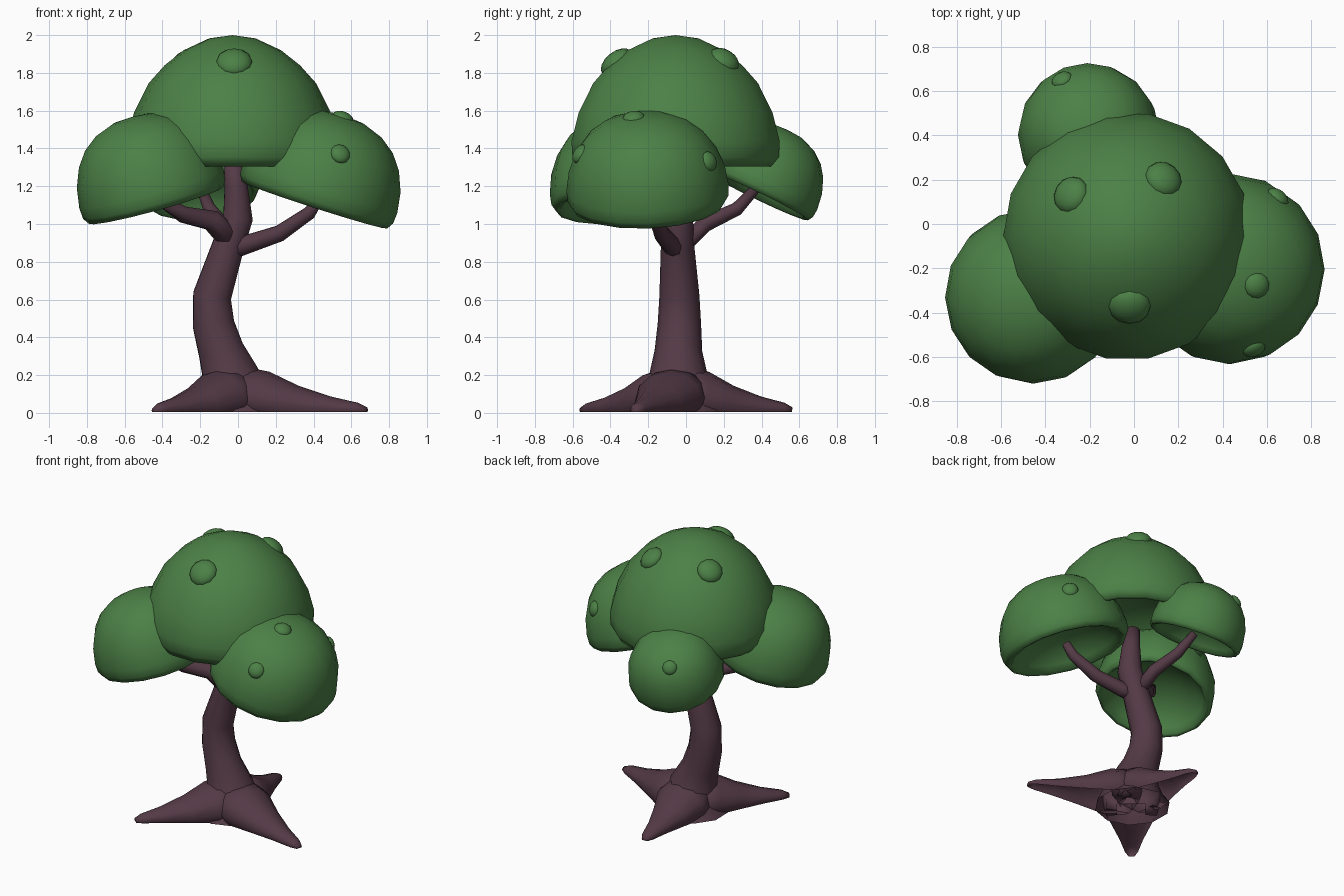
import bpy, bmesh, math
from mathutils import Vector, Matrix
from mathutils.bvhtree import BVHTree

if "Cube" in bpy.data.objects:
    bpy.data.objects.remove(bpy.data.objects["Cube"])


def material(name, rgb):
    m = bpy.data.materials.new(name)
    m.diffuse_color = (*rgb, 1)
    m.use_nodes = True
    m.node_tree.nodes["Principled BSDF"].inputs["Base Color"].default_value = m.diffuse_color
    return m


LEAF = material("leaf green", (0.072, 0.218, 0.062))
BARK = material("plum bark", (0.088, 0.042, 0.060))


def finish(name, bm, mat):
    bmesh.ops.recalc_face_normals(bm, faces=bm.faces)
    me = bpy.data.meshes.new(name)
    bm.to_mesh(me)
    bm.free()
    me.materials.append(mat)
    for p in me.polygons:
        p.use_smooth = True
    ob = bpy.data.objects.new(name, me)
    bpy.context.collection.objects.link(ob)
    return ob


def loft(bm, rings, closed=True):
    """Skin a list of vertex rings and cap both ends."""
    n = len(rings[0])
    for a, b in zip(rings, rings[1:]):
        for i in range(n):
            bm.faces.new((a[i], a[(i + 1) % n], b[(i + 1) % n], b[i]))
    if closed:
        bm.faces.new(rings[0][::-1])
        bm.faces.new(rings[-1])


def tube(name, path, sides=8, root=False):
    """Tapered limb through (x, y, z, radius) points, cut open at the ground."""
    bm = bmesh.new()
    pts = [Vector(p[:3]) for p in path]
    rings = []
    for i, p in enumerate(pts):
        d = (pts[min(i + 1, len(pts) - 1)] - pts[max(i - 1, 0)]).normalized()
        ref = Vector((0, 0, 1)) if root else Vector((0.3, 1, 0))
        u = d.cross(ref).normalized()
        v = u.cross(d)
        wide = 1.25 if root else 1.0
        ring = []
        for k in range(sides):
            a = 2 * math.pi * k / sides
            co = p + (u * math.cos(a) * wide + v * math.sin(a)) * path[i][3]
            co.z = max(co.z, 0.005)
            ring.append(bm.verts.new(co))
        rings.append(ring)
    loft(bm, rings)
    under = [f for f in bm.faces if all(v.co.z < 0.006 for v in f.verts)]
    bmesh.ops.delete(bm, geom=under, context='FACES')
    return finish(name, bm, BARK)


# Trunk with its S-bend, flared at the ground
tube("trunk", [(-0.02, -0.04, 0.0, 0.25), (-0.02, -0.04, 0.09, 0.20),
               (-0.04, -0.04, 0.2, 0.155),
               (-0.09, -0.04, 0.33, 0.126), (-0.13, -0.035, 0.47, 0.115),
               (-0.137, -0.035, 0.62, 0.106), (-0.05, -0.045, 0.89, 0.088),
               (0.0, -0.045, 1.03, 0.082), (-0.01, -0.045, 1.2, 0.064),
               (-0.03, -0.045, 1.35, 0.045)], 10)

# Three spreading roots, flattened on the ground
for name, tx, ty in (("right_root", 0.68, -0.27), ("left_root", -0.44, -0.55),
                     ("back_root", -0.06, 0.56)):
    sx, sy = -0.01, -0.04
    steps = ((0.0, 0.10, 0.15), (0.22, 0.07, 0.15), (0.46, 0.04, 0.105),
             (0.72, 0.025, 0.062), (0.93, 0.018, 0.036), (1.0, 0.012, 0.018))
    tube(name, [(sx + (tx - sx) * t, sy + (ty - sy) * t, z, r)
                for t, z, r in steps], 12, True)

# Branches holding the three lower leaf caps
tube("right_branch", [(-0.04, -0.05, 0.86, 0.05), (0.04, -0.08, 0.89, 0.05),
                      (0.22, -0.13, 0.95, 0.044), (0.38, -0.17, 1.06, 0.036),
                      (0.43, -0.185, 1.14, 0.028)])
tube("left_branch", [(-0.02, -0.05, 0.90, 0.07), (-0.14, -0.12, 1.02, 0.058),
                     (-0.29, -0.21, 1.05, 0.045), (-0.37, -0.27, 1.10, 0.036),
                     (-0.41, -0.30, 1.17, 0.026)])
tube("back_branch", [(-0.05, -0.02, 0.88, 0.045), (-0.09, 0.10, 1.00, 0.043),
                     (-0.15, 0.27, 1.08, 0.036), (-0.20, 0.38, 1.20, 0.026)])

# Cap profiles (radius, height): domed outside, rounded rim, hollow underneath
RIM = [(0.99, 0.07), (0.94, 0.0), (0.88, 0.01),
       (0.82, 0.09), (0.68, 0.22), (0.4, 0.34), (0.15, 0.38)]
DOME = [(0.22, 0.975), (0.46, 0.885), (0.64, 0.77), (0.79, 0.635),
        (0.93, 0.41), (1.0, 0.19)] + RIM
BOXY = [(0.27, 0.98), (0.53, 0.90), (0.72, 0.78), (0.86, 0.62),
        (0.96, 0.41), (1.0, 0.19)] + RIM


def cap(name, profile, centre, radius, height, lean, tilt, bumps, sides=16):
    """Leaf cap leaning in a direction, with round bumps near given points."""
    bm = bmesh.new()
    axis = Vector((-lean[1], lean[0], 0))
    mat = Matrix.Translation(centre)
    if tilt:
        mat = mat @ Matrix.Rotation(math.radians(tilt), 4, axis.normalized())
    rings = []
    for r, h in profile:
        rings.append([bm.verts.new(mat @ Vector((
            r * radius * math.cos(2 * math.pi * k / sides),
            r * radius * math.sin(2 * math.pi * k / sides), h * height)))
            for k in range(sides)])
    loft(bm, rings, False)
    for ring, h in ((rings[0], 1.0), (rings[-1], 0.385)):
        tip = bm.verts.new(mat @ Vector((0, 0, h * height)))
        for k in range(sides):
            bm.faces.new((ring[k], ring[(k + 1) % sides], tip))
    bmesh.ops.recalc_face_normals(bm, faces=bm.faces)
    tree = BVHTree.FromBMesh(bm)
    finish(name, bm, LEAF)
    for i, (x, y, z, r) in enumerate(bumps):
        loc, nor, _, _ = tree.find_nearest(Vector((x, y, z)))
        b = bmesh.new()
        place = (Matrix.Translation(loc - nor * 0.15 * r)
                 @ nor.to_track_quat('Z', 'Y').to_matrix().to_4x4()
                 @ Matrix.Diagonal((1, 1, 0.6, 1)))
        bmesh.ops.create_uvsphere(b, u_segments=12, v_segments=8, radius=r, matrix=place)
        finish(f"{name}_bump_{i + 1}", b, LEAF)


cap("top_cap", DOME, (-0.03, -0.055, 1.305), 0.56, 0.695, (0, 1), 0,
    [(-0.02, -0.38, 1.87, 0.097), (-0.30, 0.14, 1.88, 0.087), (0.14, 0.21, 1.88, 0.087)], 18)
cap("right_cap", BOXY, (0.405, -0.20, 1.10), 0.43, 0.50, (1, -0.12), 18,
    [(0.56, -0.28, 1.58, 0.06), (0.65, 0.12, 1.33, 0.055), (0.54, -0.56, 1.37, 0.055)])
cap("left_cap", BOXY, (-0.435, -0.32, 1.10), 0.395, 0.485, (-1, -0.3), 16, [])
cap("back_cap", BOXY, (-0.20, 0.375, 1.15), 0.32, 0.385, (-0.15, 1), 26,
    [(-0.32, 0.64, 1.36, 0.05)])
